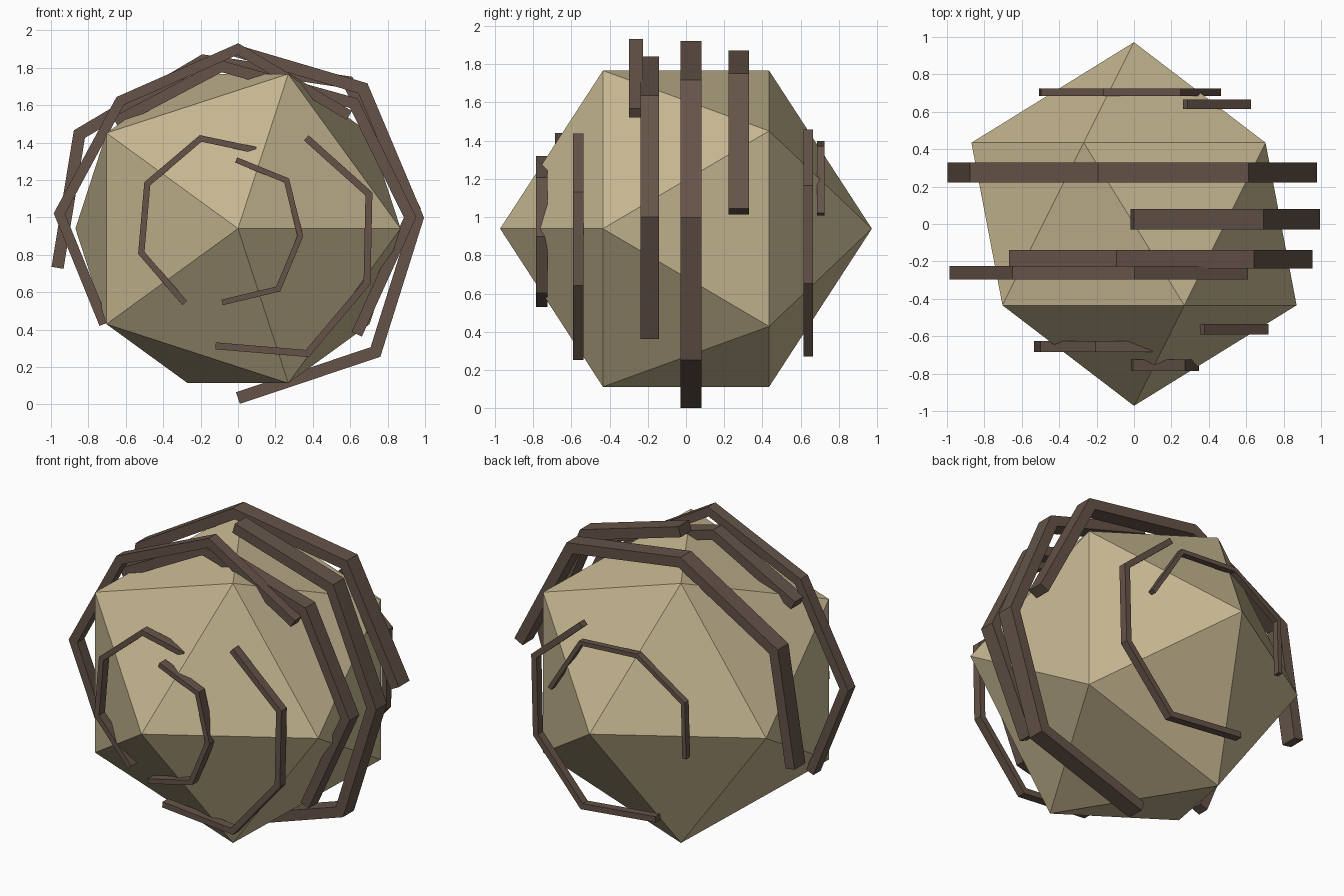
import bpy, bmesh
from math import cos, sin, pi
from mathutils import Vector

if "Cube" in bpy.data.objects:
    bpy.data.objects.remove(bpy.data.objects["Cube"])


def material(name, rgb):
    m = bpy.data.materials.new(name)
    m.diffuse_color = (*rgb, 1)
    m.use_nodes = True
    m.node_tree.nodes["Principled BSDF"].inputs["Base Color"].default_value = m.diffuse_color
    return m


sand = material("sand", (0.56, 0.47, 0.28))
bark = material("bark brown", (0.13, 0.088, 0.066))


def finish(name, bm, mat):
    bmesh.ops.recalc_face_normals(bm, faces=bm.faces)
    me = bpy.data.meshes.new(name)
    bm.to_mesh(me)
    bm.free()
    me.materials.append(mat)
    ob = bpy.data.objects.new(name, me)
    bpy.context.collection.objects.link(ob)


# Core: icosahedron with its poles pointing front and back
CZ, R = 0.94, 0.972
bm = bmesh.new()
bm.verts.new((0, -R, CZ))
bm.verts.new((0, R, CZ))
for y, turn in ((-R * 0.447, 0), (R * 0.447, pi / 5)):
    for k in range(5):
        a = turn + k * 2 * pi / 5
        bm.verts.new((R * 0.8944 * cos(a), y, CZ + R * 0.8944 * sin(a)))
bmesh.ops.convex_hull(bm, input=bm.verts[:])
finish("core_ball", bm, sand)


def band(name, y0, y1, width, pts):
    """Flat strip following an x-z path with mitred corners, from y0 to y1."""
    p = [Vector(q) for q in pts]
    dirs = [(b - a).normalized() for a, b in zip(p, p[1:])]
    bm = bmesh.new()
    rings = []
    for i, q in enumerate(p):
        d0, d1 = dirs[max(i - 1, 0)], dirs[min(i, len(dirs) - 1)]
        t = (d0 + d1).normalized()
        off = Vector((-t.y, t.x)) * (width / 2 / t.dot(d1))
        a, b = q + off, q - off
        rings.append([bm.verts.new((v.x, y, v.y))
                      for v, y in ((a, y0), (a, y1), (b, y1), (b, y0))])
    for r, s in zip(rings, rings[1:]):
        for k in range(4):
            bm.faces.new((r[k], r[(k + 1) % 4], s[(k + 1) % 4], s[k]))
    bm.faces.new(rings[0])
    bm.faces.new(rings[-1])
    finish(name, bm, bark)


# Wrapped bands, front to back
band("band_1", -0.785, -0.725, 0.03,
     [(-0.01, 1.307), (0.26, 1.197), (0.333, 0.90), (0.215, 0.617), (-0.085, 0.545)])
band("band_2", -0.685, -0.626, 0.033,
     [(0.095, 1.36), (-0.20, 1.422), (-0.485, 1.18), (-0.517, 0.81), (-0.285, 0.542)])
band("band_3", -0.59, -0.535, 0.037,
     [(0.365, 1.425), (0.70, 1.125), (0.69, 0.65), (0.37, 0.272), (-0.12, 0.313)])
band("band_4", -0.298, -0.225, 0.055,
     [(-0.715, 0.43), (-0.955, 1.02), (-0.63, 1.622), (0, 1.90), (0.595, 1.545)])
band("band_5", -0.237, -0.14, 0.06,
     [(-0.655, 1.51), (-0.09, 1.808), (0.62, 1.61), (0.92, 1.0), (0.635, 0.375)])
band("band_6", -0.03, 0.08, 0.065,
     [(-0.01, 1.89), (0.668, 1.69), (0.96, 0.997), (0.735, 0.28), (0, 0.034)])
band("band_7", 0.222, 0.33, 0.065,
     [(-0.965, 0.73), (-0.848, 1.445), (-0.185, 1.838), (0.59, 1.722), (0.95, 1.03)])
band("band_8", 0.615, 0.665, 0.037,
     [(0.275, 1.445), (0.607, 1.157), (0.595, 0.66), (0.27, 0.29), (-0.25, 0.345)])
band("band_9", 0.685, 0.725, 0.027,
     [(0.455, 1.015), (0.24, 1.36), (-0.16, 1.385), (-0.485, 1.17), (-0.495, 0.82)])
